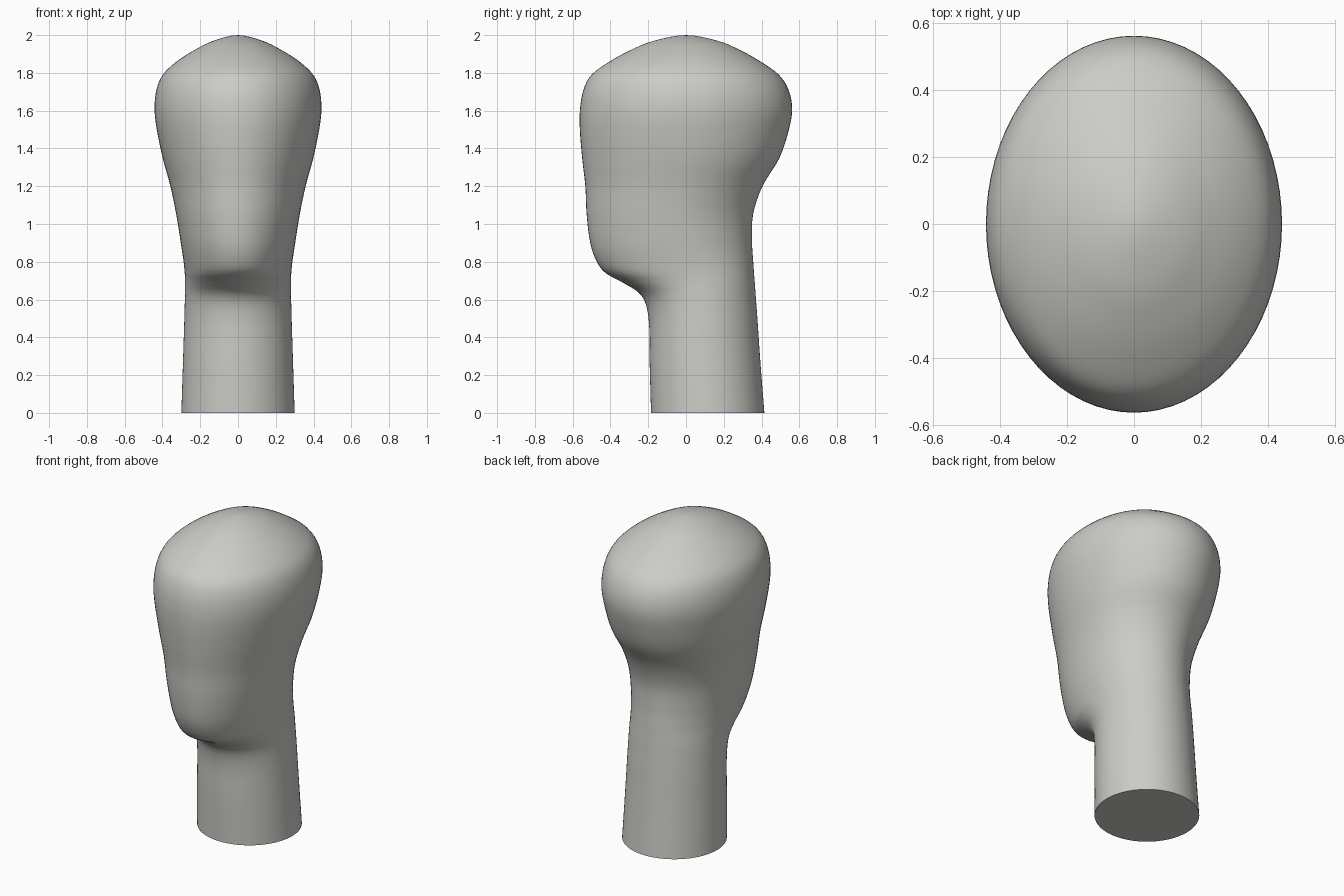
import bpy, bmesh, math

old = bpy.data.objects.get("Cube")
if old:
    bpy.data.objects.remove(old, do_unlink=True)

SEGMENTS = 72
STEPS = 4

# Cross-sections: height, half width, front y, back y, y of the widest point
SECTIONS = [
    (0.00, .300, -.185, .415, .115),
    (0.28, .291, -.193, .393, .10),
    (0.50, .284, -.198, .378, .09),
    (0.62, .281, -.235, .369, .08),
    (0.69, .280, -.335, .364, .07),
    (0.74, .282, -.425, .360, .05),
    (0.80, .288, -.472, .356, .02),
    (0.90, .303, -.507, .350, -.02),
    (1.05, .327, -.526, .355, -.04),
    (1.20, .358, -.533, .405, -.02),
    (1.35, .399, -.550, .495, 0),
    (1.50, .430, -.562, .545, 0),
    (1.61, .442, -.561, .562, 0),
    (1.71, .432, -.543, .543, 0),
    (1.79, .398, -.500, .492, 0),
    (1.86, .325, -.405, .395, 0),
    (1.92, .232, -.295, .288, 0),
    (1.97, .130, -.170, .168, 0),
    (2.00, 0, 0, 0, 0),
]


def spline(a, b, c, d, t):
    """Smooth curve from b to c."""
    return tuple(
        q + .5 * t * (r - p + t * (2 * p - 5 * q + 4 * r - s + t * (3 * (q - r) + s - p)))
        for p, q, r, s in zip(a, b, c, d))


def smooth_sections(rows):
    first = tuple(2 * p - q for p, q in zip(rows[0], rows[1]))
    z, w, front, back, mid = rows[-2]
    padded = [first] + rows + [(z, -w, -front, -back, mid)]
    return [spline(*padded[i:i + 4], k / STEPS)
            for i in range(len(rows) - 1) for k in range(STEPS)]


def section_ring(bm, row):
    z, width, front, back, mid = row
    ring = []
    for i in range(SEGMENTS):
        a = math.tau * i / SEGMENTS
        depth = back - mid if math.sin(a) > 0 else mid - front
        ring.append(bm.verts.new((width * math.cos(a), mid + depth * math.sin(a), z)))
    return ring


# Head and neck as one lofted skin with a flat base
bm = bmesh.new()
rings = [section_ring(bm, row) for row in smooth_sections(SECTIONS)]
bm.faces.new(reversed(rings[0]))
for low, high in zip(rings, rings[1:]):
    for i in range(SEGMENTS):
        j = (i + 1) % SEGMENTS
        bm.faces.new((low[i], low[j], high[j], high[i]))
crown = bm.verts.new((0, 0, SECTIONS[-1][0]))
for i in range(SEGMENTS):
    bm.faces.new((rings[-1][i], rings[-1][(i + 1) % SEGMENTS], crown))
mesh = bpy.data.meshes.new("head_and_neck")
bm.to_mesh(mesh)
bm.free()
head = bpy.data.objects.new("head_and_neck", mesh)
bpy.context.collection.objects.link(head)

# Plain clay colour
clay = bpy.data.materials.new("warm_grey_clay")
clay.use_nodes = True
colour = (.6, .6, .57, 1)
clay.diffuse_color = colour
clay.node_tree.nodes["Principled BSDF"].inputs["Base Color"].default_value = colour
mesh.materials.append(clay)

bpy.context.view_layer.objects.active = head
head.select_set(True)
bpy.ops.object.shade_smooth_by_angle(angle=math.radians(50))
